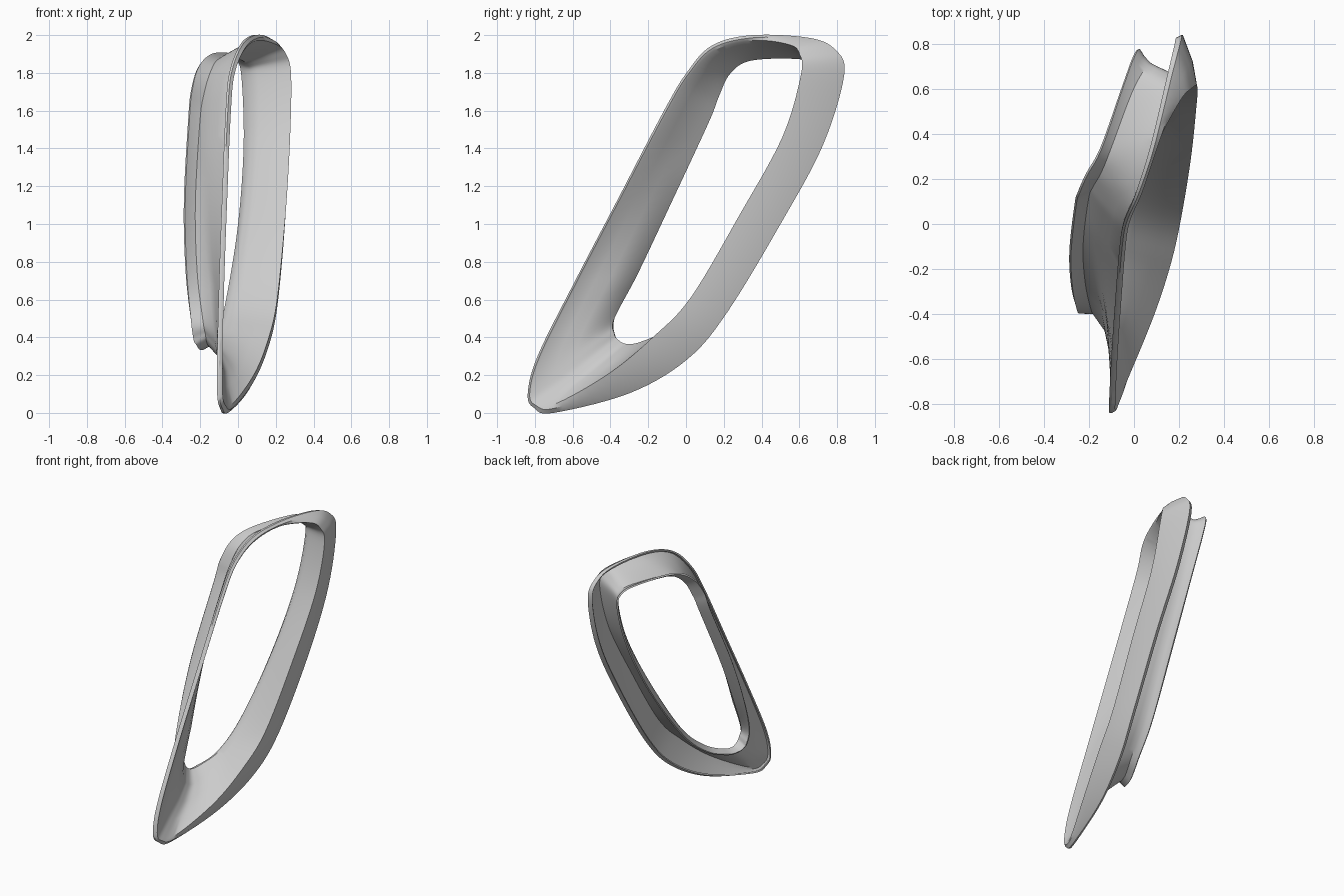
import bpy, bmesh
from mathutils import Vector

STEPS = 7  # smooth subdivisions between stations

# Matching stations around the ring (x, y, z), clockwise from the lower tip
RIM = [(-.10, -.832, .10), (-.10, -.78, .30), (-.09, -.58, .70), (-.075, -.36, 1.12),
       (-.055, -.11, 1.60), (-.035, .01, 1.80), (.02, .14, 1.94), (.09, .35, 1.994),
       (.165, .65, 1.98), (.20, .785, 1.92), (.215, .832, 1.79), (.23, .72, 1.42),
       (.225, .50, 1.01), (.185, .21, .53), (.13, .0, .285), (.045, -.30, .11),
       (-.055, -.70, .006), (-.085, -.80, .03)]
CREST = [(-.09, -.818, .11), (-.092, -.767, .30), (-.083, -.57, .70), (-.068, -.35, 1.12),
         (-.048, -.10, 1.59), (-.028, .02, 1.79), (.03, .155, 1.925), (.10, .36, 1.975),
         (.20, .55, 1.95), (.25, .605, 1.90), (.277, .613, 1.79), (.272, .515, 1.46),
         (.248, .29, 1.05), (.205, .03, .61), (.16, -.17, .40), (.085, -.40, .21),
         (-.03, -.68, .05), (-.075, -.785, .05)]
THROAT = [(-.17, -.385, .42), (-.185, -.385, .50), (-.215, -.26, .74), (-.225, -.09, 1.10),
          (-.20, .115, 1.54), (-.18, .17, 1.68), (-.145, .23, 1.80), (-.10, .34, 1.87),
          (-.01, .58, 1.88), (.05, .69, 1.85), (.075, .70, 1.76), (.075, .58, 1.43),
          (.035, .355, 1.02), (-.02, .09, .62), (-.07, -.10, .44), (-.13, -.24, .37),
          (-.155, -.32, .36), (-.165, -.365, .385)]
BACK = [(-.235, -.375, .39), (-.25, -.385, .50), (-.275, -.285, .76), (-.283, -.125, 1.12),
        (-.26, .085, 1.56), (-.245, .14, 1.71), (-.21, .22, 1.83), (-.145, .34, 1.895),
        (-.05, .61, 1.90), (.00, .745, 1.87), (.025, .765, 1.76), (.035, .63, 1.41),
        (.005, .40, .99), (-.06, .12, .59), (-.11, -.08, .41), (-.175, -.235, .345),
        (-.205, -.325, .34), (-.22, -.365, .36)]


def smooth_loop(points):
    """Closed Catmull-Rom curve through the stations."""
    p = [Vector(q) for q in points]
    n, out = len(p), []
    for i in range(n):
        a, b, c, d = p[i - 1], p[i], p[(i + 1) % n], p[(i + 2) % n]
        for s in range(STEPS):
            t = s / STEPS
            out.append(.5 * (2 * b + (c - a) * t + (2 * a - 5 * b + 4 * c - d) * t * t
                             + (3 * b - a - 3 * c + d) * t ** 3))
    return out


def mix(a, b, t, push=0, tip=0):
    """Blend two loops; push shifts along x, tip adds more at the low end."""
    return [p.lerp(q, t) + Vector((push + tip * min(1, max(0, -p.y - .2) / .4), 0, 0))
            for p, q in zip(a, b)]


rim, crest, throat, back = map(smooth_loop, (RIM, CREST, THROAT, BACK))

# Small folded edge behind the rim
fold = [Vector((r.x - .01 - .06 * max(0, r.x), *r.lerp(c, .06).yz)) for r, c in zip(rim, crest)]

# Profile rows: fold, rim, flange, crest, bowl wall, throat, flared back edge
rows = [fold, rim, mix(rim, crest, .5, .008), crest,
        mix(crest, throat, .3, -.006, .025), mix(crest, throat, .55, -.008, .045),
        mix(crest, throat, .8, -.006, .045), throat,
        mix(throat, back, .5, -.005), back]

bm = bmesh.new()
loops = [[bm.verts.new(p) for p in row] for row in rows]
for a, b in zip(loops, loops[1:]):
    for i in range(len(a)):
        j = (i + 1) % len(a)
        bm.faces.new((a[i], a[j], b[j], b[i]))
bmesh.ops.recalc_face_normals(bm, faces=bm.faces)
mesh = bpy.data.meshes.new("bezel_ring")
bm.to_mesh(mesh)
bm.free()
ring = bpy.data.objects.new("bezel_ring", mesh)
bpy.context.collection.objects.link(ring)

# Thin shell
shell = ring.modifiers.new("thickness", 'SOLIDIFY')
shell.thickness = .012
shell.offset = 0

bpy.context.view_layer.objects.active = ring
ring.select_set(True)
bpy.ops.object.modifier_apply(modifier=shell.name)
bpy.ops.object.shade_smooth_by_angle(angle=.6)
